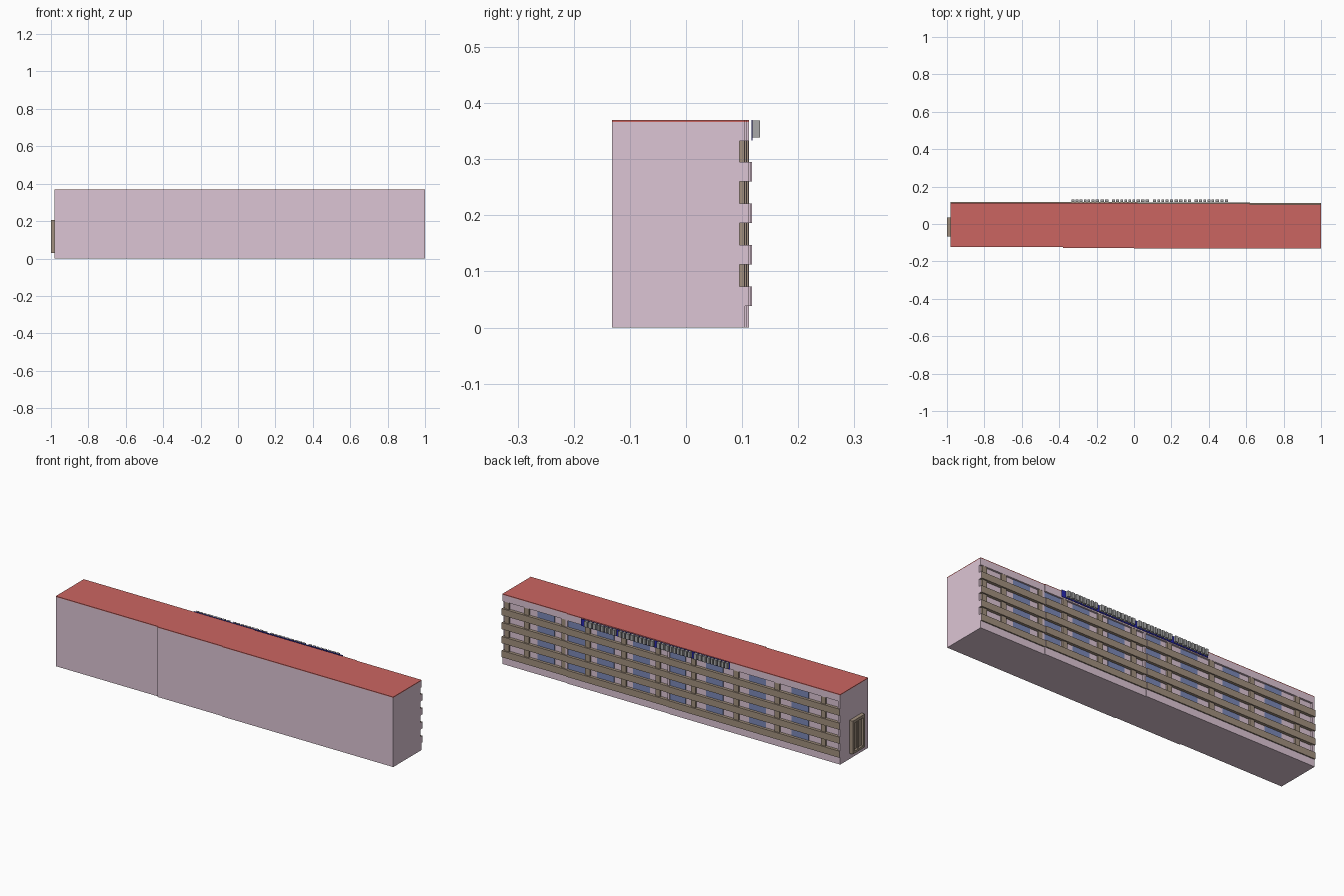
import bpy, bmesh, random

if "Cube" in bpy.data.objects:
    bpy.data.objects.remove(bpy.data.objects["Cube"])
random.seed(4)


def mat(name, r, g, b):
    m = bpy.data.materials.new(name)
    m.diffuse_color = (r, g, b, 1)
    m.use_nodes = True
    m.node_tree.nodes["Principled BSDF"].inputs["Base Color"].default_value = m.diffuse_color
    return m


PINK = mat("pink_render", 0.72, 0.56, 0.66)
RED = mat("red_roof", 0.60, 0.13, 0.12)
TAN = mat("tan_panel", 0.36, 0.28, 0.21)
GLASS = mat("blue_glass", 0.20, 0.25, 0.48)
BLUE = mat("sign_blue", 0.02, 0.02, 0.45)
GREY = mat("sign_grey", 0.40, 0.40, 0.40)


def finish(name, bm, *mats):
    bmesh.ops.recalc_face_normals(bm, faces=bm.faces)
    me = bpy.data.meshes.new(name)
    bm.to_mesh(me)
    bm.free()
    for m in mats:
        me.materials.append(m)
    ob = bpy.data.objects.new(name, me)
    bpy.context.collection.objects.link(ob)
    return ob


def add_box(bm, x0, x1, y0, y1, z0, z1):
    r = bmesh.ops.create_cube(bm, size=1)
    for v in r["verts"]:
        v.co = (x0 if v.co.x < 0 else x1, y0 if v.co.y < 0 else y1, z0 if v.co.z < 0 else z1)


def boxes(name, items, m, end_mat=None):
    bm = bmesh.new()
    for b in items:
        add_box(bm, *b)
    ob = finish(name, bm, m, *([end_mat] if end_mat else []))
    if end_mat:
        for p in ob.data.polygons:
            if abs(p.normal.x) > 0.9:
                p.material_index = 1
    return ob


def prism(name, pts, z0, z1, m):
    bm = bmesh.new()
    f = bm.faces.new([bm.verts.new((x, y, z0)) for x, y in pts])
    r = bmesh.ops.extrude_face_region(bm, geom=[f])
    bmesh.ops.translate(bm, vec=(0, 0, z1 - z0),
                        verts=[g for g in r["geom"] if isinstance(g, bmesh.types.BMVert)])
    return finish(name, bm, m)


# Slightly stepped plan: (x0, x1, y of the facade)
FRONT = [(-0.98, -0.38, -0.122), (-0.38, 0.0, -0.128), (0.0, 1.0, -0.132)]
BACK = [(0.62, 1.0, 0.105), (0.02, 0.62, 0.109), (-0.98, 0.02, 0.112)]
H = 0.366
RECESS = 0.010


def outline(back_offset):
    pts = []
    for x0, x1, y in FRONT:
        pts += [(x0, y), (x1, y)]
    for x0, x1, y in BACK:
        pts += [(x1, y + back_offset), (x0, y + back_offset)]
    return pts


# Main block and roof
prism("main_block", outline(-RECESS), 0, H, PINK)
prism("roof", outline(0), H, 0.37, RED)

# Back facade: fascia, plinth, jambs, balcony bands, pillars, windows
BANDS = [(0.038, 0.073), (0.112, 0.147), (0.186, 0.221), (0.260, 0.295)]
GAPS = [(0.073, 0.112), (0.147, 0.186), (0.221, 0.260), (0.295, 0.332)]
PILLARS = [0.975, 0.86, 0.64, 0.50, 0.29, 0.09, -0.12, -0.37, -0.61, -0.88]
WINDOWS = [0.75, 0.57, 0.40, 0.19, -0.02, -0.24, -0.49, -0.74]


def facade_y(x):
    return next(y for x0, x1, y in BACK if x0 <= x <= x1)


trim, bands = [], []
for x0, x1, y in BACK:
    trim.append((x0, x1, y - RECESS, y, 0.332, H))
    trim.append((x0, x1, y - RECESS, y, 0, 0.038))
    trim.append((x0, x0 + 0.012, y - RECESS, y, 0.038, 0.332))
    bands += [(x0, x1, y - RECESS, y + 0.006, a, b) for a, b in BANDS]
boxes("fascia_and_plinth", trim, PINK)
boxes("balcony_bands", bands, TAN, PINK)
boxes("pillars", [(x - 0.014, x + 0.014, facade_y(x) - RECESS, facade_y(x) - 0.001, a, b)
                  for x in PILLARS for a, b in GAPS], TAN)
boxes("windows", [(x - 0.05, x + 0.05, facade_y(x) - RECESS, facade_y(x) - RECESS + 0.0015, a, b)
                  for x in WINDOWS for a, b in GAPS], GLASS)

# Roof-edge sign board with plain abstract blocks
boxes("sign_board", [(-0.34, 0.53, 0.117, 0.1185, 0.333, 0.370)], BLUE)
blocks, x, i = [], -0.333, 0
while x < 0.505:
    w = random.uniform(0.013, 0.019)
    blocks.append((x, x + w, 0.1185, 0.132, 0.339, 0.369))
    i += 1
    x += w + (0.02 if i % 9 == 0 else 0.007)
boxes("sign_blocks", blocks, GREY)

# End entrance: frame, inner panel and centre mullion
boxes("door_frame", [(-1.0, -0.98, -0.067, -0.053, 0.03, 0.205),
                     (-1.0, -0.98, 0.021, 0.035, 0.03, 0.205),
                     (-1.0, -0.98, -0.053, 0.021, 0.190, 0.205),
                     (-1.0, -0.98, -0.053, 0.021, 0.03, 0.042),
                     (-0.995, -0.98, -0.020, -0.012, 0.042, 0.190)], TAN)
boxes("door_panel", [(-0.988, -0.98, -0.053, 0.021, 0.042, 0.190)], TAN)
